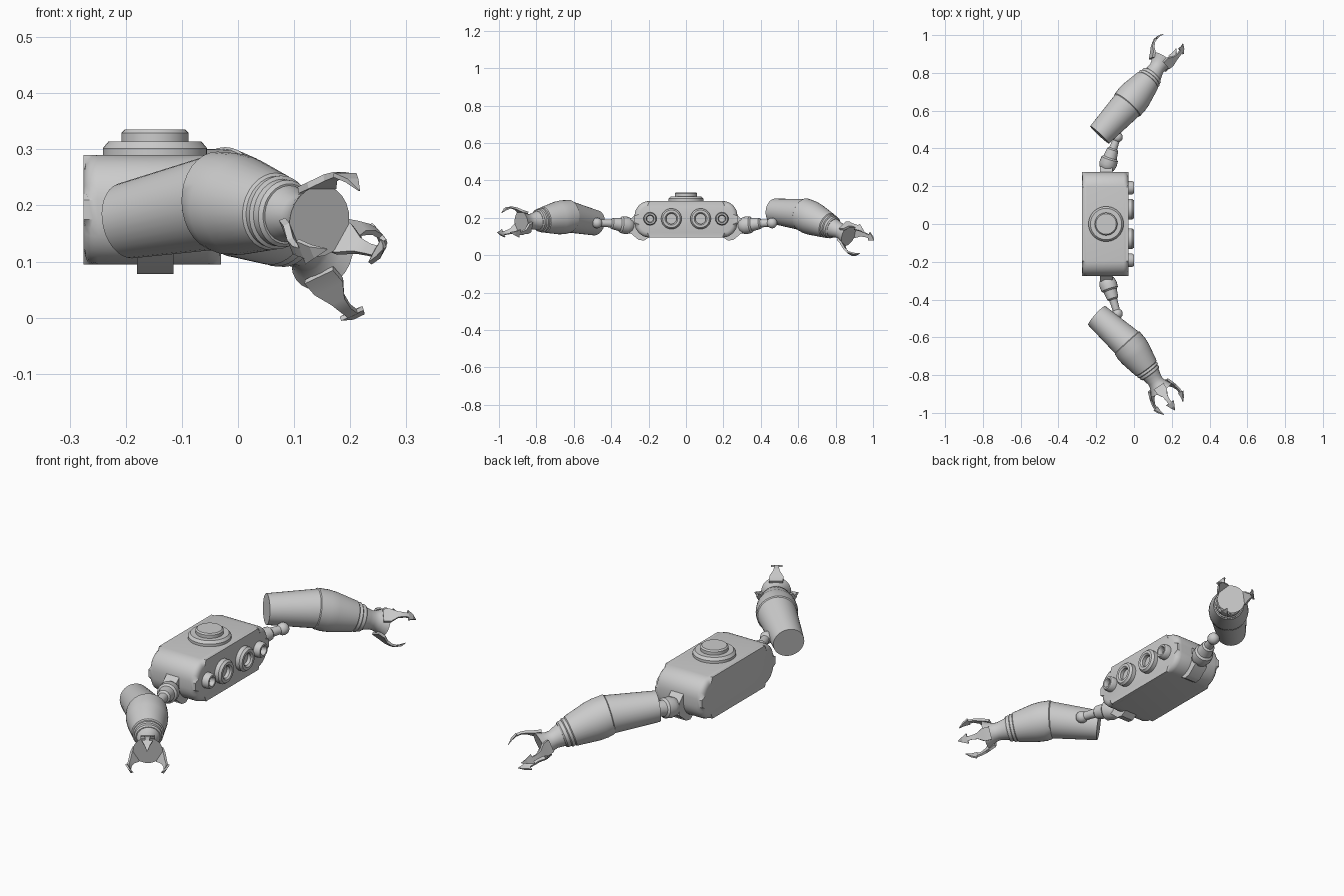
import bpy, bmesh, math
from mathutils import Vector as V

if "Cube" in bpy.data.objects:
    bpy.data.objects.remove(bpy.data.objects["Cube"])

grey = bpy.data.materials.new("light_grey")
grey.diffuse_color = (0.6, 0.6, 0.6, 1)
grey.use_nodes = True
grey.node_tree.nodes["Principled BSDF"].inputs["Base Color"].default_value = grey.diffuse_color
UP = V((0, 0, 1))


def finish(bm, name, angle=35):
    bmesh.ops.recalc_face_normals(bm, faces=bm.faces)
    me = bpy.data.meshes.new(name)
    bm.to_mesh(me)
    bm.free()
    me.materials.append(grey)
    ob = bpy.data.objects.new(name, me)
    bpy.context.collection.objects.link(ob)
    bpy.context.view_layer.objects.active = ob
    for o in bpy.data.objects:
        o.select_set(o == ob)
    bpy.ops.object.shade_smooth_by_angle(angle=math.radians(angle))
    return ob


def skin(bm, rings):
    """Join equal-sized vertex rings and cap both ends."""
    for a, b in zip(rings, rings[1:]):
        for i in range(len(a)):
            j = (i + 1) % len(a)
            bm.faces.new((a[i], a[j], b[j], b[i]))
    bm.faces.new(rings[0])
    bm.faces.new(rings[-1])


def frame(d):
    """Side and up vectors square to a direction."""
    s = d.cross(UP)
    s = s.normalized() if s.length > 1e-4 else V((1, 0, 0))
    return s, s.cross(d).normalized()


def lathe(name, stations, n=32):
    """Round solid through (centre, direction, radius) stations."""
    bm = bmesh.new()
    rings = []
    for c, d, r in stations:
        s, u = frame(d.normalized())
        rings.append([bm.verts.new(c + r * (math.cos(t) * s + math.sin(t) * u))
                      for t in (2 * math.pi * i / n for i in range(n))])
    skin(bm, rings)
    return finish(bm, name)


def turned(name, origin, d, profile, n=32):
    """Round solid on a straight axis from (distance, radius) pairs."""
    d = V(d).normalized()
    return lathe(name, [(V(origin) + d * t, d, r) for t, r in profile], n)


def prism(name, pts, x0, x1, bevel=0, segs=1):
    """Extrude a y-z outline along x."""
    bm = bmesh.new()
    rings = [[bm.verts.new((x, y, z)) for y, z in pts] for x in (x0, x1)]
    skin(bm, rings)
    if bevel:
        caps = [f for f in bm.faces if len(f.verts) == len(pts)]
        edges = list({e for f in caps for e in f.edges})
        bmesh.ops.bevel(bm, geom=edges, offset=bevel, segments=segs,
                        affect='EDGES', profile=0.5)
    return finish(bm, name)


# Body: rounded slab
R, outline = 0.08, []
for k, (cy, cz) in enumerate([(0.195, 0.21), (-0.195, 0.21), (-0.195, 0.175), (0.195, 0.175)]):
    for i in range(9):
        t = math.pi / 2 * (k + i / 8)
        outline.append((cy + R * math.cos(t), cz + R * math.sin(t)))
prism("body", outline, -0.275, -0.03, 0.025, 3)

# Stepped cap on top
turned("top_cap", (-0.148, 0, 0.28), (0, 0, 1),
       [(0, 0.093), (0.022, 0.093), (0.034, 0.083), (0.034, 0.06),
        (0.049, 0.06), (0.055, 0.054)], 40)

# Front ports: raised rings with a recessed middle
for y, r in ((0.078, 0.055), (0.192, 0.035)):
    for m in (-1, 1):
        turned("port_ring", (-0.035, m * y, 0.195), (1, 0, 0),
               [(0, r), (0.025, r), (0.035, r * 0.85), (0.035, r * 0.62),
                (0.028, r * 0.5), (0.012, r * 0.5)])


def claw(hand, d, ang):
    """Curved finger with a barbed tip."""
    s, u = frame(d)
    out = math.cos(ang) * s + math.sin(ang) * u
    side = d.cross(out)
    bm = bmesh.new()
    rings = []
    # along axis, out from axis, half width, half thickness
    for t, r, w, h in [(-0.03, 0.052, 0.03, 0.006), (0.0, 0.064, 0.03, 0.006),
                       (0.025, 0.081, 0.014, 0.006), (0.05, 0.09, 0.010, 0.005),
                       (0.072, 0.091, 0.010, 0.005), (0.070, 0.092, 0.024, 0.004),
                       (0.095, 0.085, 0.012, 0.004), (0.12, 0.07, 0.001, 0.001)]:
        c = hand + d * t + out * r
        n = (out - d * 0.5 * min(1, max(-1, (0.05 - t) * 20))).normalized()
        rings.append([bm.verts.new(c + side * a * w + n * b * h)
                      for a, b in ((-1, -1), (1, -1), (1, 1), (-1, 1))])
    skin(bm, rings)
    finish(bm, "claw", 20)


def arm(m, start, seam, wrist, hand, elbow, angles):
    start, seam, wrist, hand, elbow = map(V, (start, seam, wrist, hand, elbow))
    # Shoulder bracket wedge
    prism("shoulder_bracket", [(m * y, z) for y, z in
          [(0.19, 0.10), (0.225, 0.078), (0.255, 0.083), (0.305, 0.125),
           (0.305, 0.185), (0.265, 0.225), (0.2, 0.2)]], -0.18, -0.115)
    # Shoulder joint, thin link and elbow ball
    a = V((-0.148, m * 0.285, 0.155))
    b = V((-0.112, m * 0.395, 0.17))
    L = (b - a).length
    turned("shoulder_joint", a, b - a,
           [(0, 0.03), (0.01, 0.04), (L * 0.3, 0.047), (L * 0.55, 0.045),
            (L * 0.62, 0.036), (L, 0.03), (L + 0.008, 0.02)], 20)
    turned("arm_link", b, elbow - b, [(0, 0.022), ((elbow - b).length, 0.018)], 16)
    turned("elbow_ball", elbow, elbow - b,
           [(0.028 * math.sin(t), 0.028 * math.cos(t) + 0.0005)
            for t in (math.pi * (i / 8 - 0.5) for i in range(9))], 16)
    # Forearm: sleeve, seam step, taper to wrist bands
    d1, d2 = (seam - start).normalized(), (wrist - seam).normalized()
    mid, L2 = (d1 + d2).normalized(), (wrist - seam).length
    st = [(start, d1, 0.068), (seam - d1 * 0.004, mid, 0.085), (seam, mid, 0.089)]
    for f, r in ((0.18, 0.091), (0.35, 0.088), (0.8, 0.069), (0.82, 0.064),
                 (0.88, 0.066), (0.90, 0.060), (0.97, 0.060), (1.0, 0.054)):
        st.append((seam + d2 * L2 * f, d2, r))
    lathe("forearm", st)
    # Hand: waisted flare with a flat palm
    d3 = (hand - wrist).normalized()
    H = (hand - wrist).length
    turned("hand", wrist, d3, [(-0.01, 0.053), (H * 0.15, 0.047), (H * 0.4, 0.041),
                               (H * 0.6, 0.044), (H * 0.8, 0.053), (H, 0.064)], 24)
    for t in angles:
        claw(hand, d3, math.radians(t))


arm(1, (-0.182, 0.472, 0.235), (-0.035, 0.63, 0.217), (0.098, 0.79, 0.145),
    (0.15, 0.87, 0.11), (-0.088, 0.46, 0.172), (50, 170, -65))
arm(-1, (-0.197, -0.485, 0.173), (-0.035, -0.63, 0.207), (0.088, -0.795, 0.185),
    (0.145, -0.88, 0.172), (-0.088, -0.475, 0.172), (90, -30, 210))
